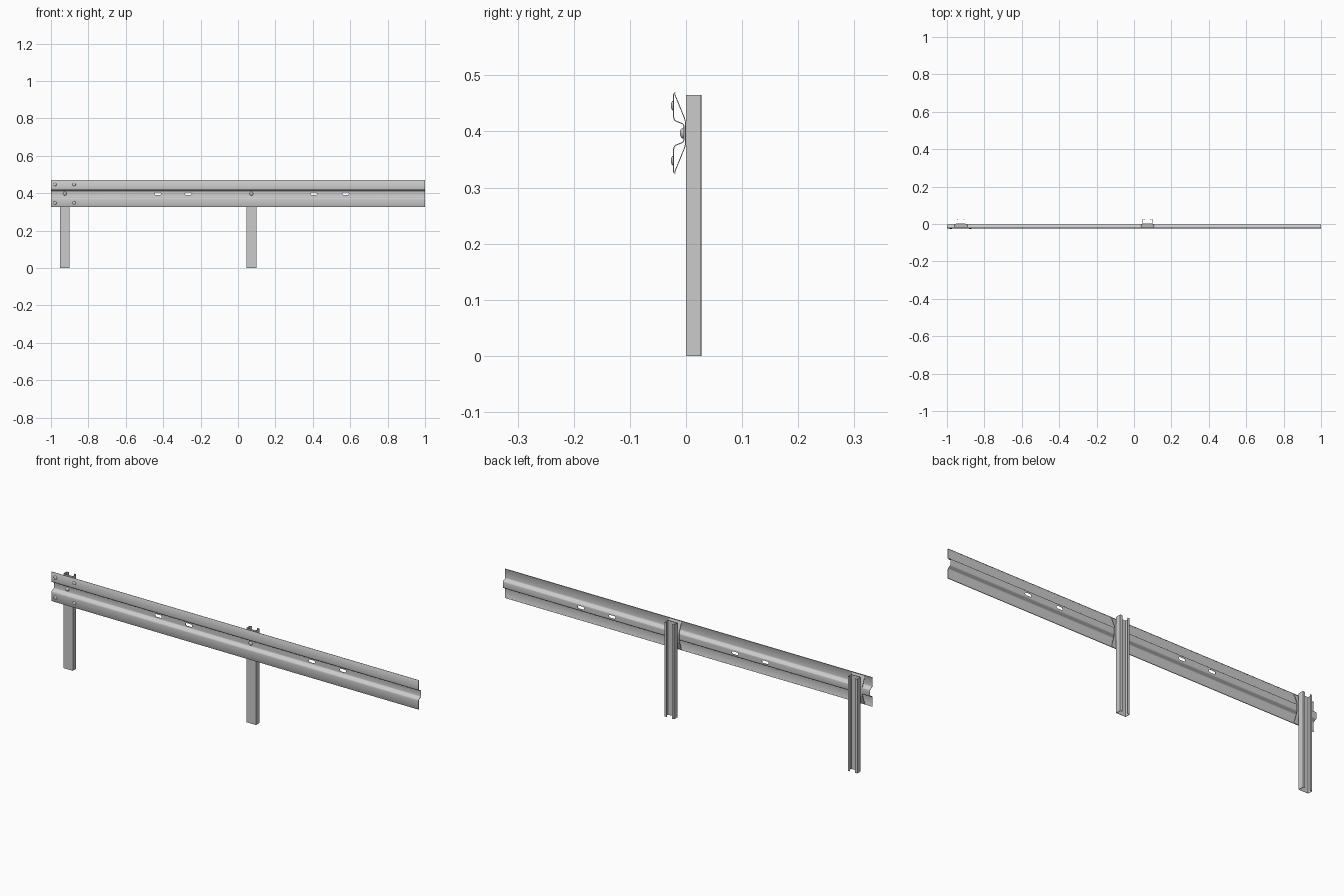
import bpy, bmesh, math
from mathutils import Matrix

if "Cube" in bpy.data.objects:
    bpy.data.objects.remove(bpy.data.objects["Cube"])

RAIL_Z = 0.397
POSTS = (-0.926, 0.072)


def activate(ob):
    bpy.ops.object.select_all(action='DESELECT')
    ob.select_set(True)
    bpy.context.view_layer.objects.active = ob


def add_object(name, bm):
    me = bpy.data.meshes.new(name)
    bm.to_mesh(me)
    bm.free()
    ob = bpy.data.objects.new(name, me)
    bpy.context.collection.objects.link(ob)
    return ob


def apply(ob, kind, **settings):
    activate(ob)
    mod = ob.modifiers.new(kind, kind)
    for key, value in settings.items():
        setattr(mod, key, value)
    bpy.ops.object.modifier_apply(modifier=mod.name)


def sheet(name, start, end, thickness):
    """Sheet metal: open profile joined from start points to end points."""
    bm = bmesh.new()
    a = [bm.verts.new(p) for p in start]
    b = [bm.verts.new(p) for p in end]
    for i in range(len(a) - 1):
        bm.faces.new((a[i], a[i + 1], b[i + 1], b[i]))
    ob = add_object(name, bm)
    apply(ob, 'SOLIDIFY', thickness=thickness, offset=0)
    return ob


def smooth(ob, angle=35):
    activate(ob)
    bpy.ops.object.shade_smooth_by_angle(angle=math.radians(angle))


def mirrored(half):
    """Upper half profile (y, height above rail centre) completed downwards."""
    full = half + [(y, -h) for y, h in reversed(half)]
    return [(y, RAIL_Z + h) for y, h in full]


# W-shaped rail
profile = mirrored([(-0.0185, 0.071), (-0.0205, 0.0715), (-0.022, 0.069),
                    (-0.022, 0.029), (-0.0215, 0.0255), (-0.020, 0.023),
                    (-0.018, 0.0215), (-0.006, 0.0165), (-0.0045, 0.015),
                    (-0.0037, 0.012)])
rail = sheet("rail", [(-1, y, z) for y, z in profile],
             [(1, y, z) for y, z in profile], 0.0018)

# Slotted holes in the rail valley
for x in (-0.43, -0.265, 0.405, 0.575):
    bm = bmesh.new()
    ring = []
    for side in (1, -1):
        for k in range(9):
            a = side * math.pi / 2 - math.pi / 2 + math.pi * (k - 4) / 8
            if side == 1:
                a = math.pi * (k - 4) / 8
            else:
                a = math.pi + math.pi * (k - 4) / 8
            ring.append(bm.verts.new((x + side * 0.011 + 0.0068 * math.cos(a), -0.018,
                                      RAIL_Z + 0.0068 * math.sin(a))))
    face = bm.faces.new(ring)
    out = bmesh.ops.extrude_face_region(bm, geom=[face])
    bmesh.ops.translate(bm, vec=(0, 0.035, 0),
                        verts=[v for v in out['geom'] if isinstance(v, bmesh.types.BMVert)])
    bmesh.ops.recalc_face_normals(bm, faces=bm.faces)
    cutter = add_object("slot_cutter", bm)
    cutter.hide_render = True
    apply(rail, 'BOOLEAN', object=cutter, operation='DIFFERENCE', solver='EXACT')
    bpy.data.objects.remove(cutter)
smooth(rail)


# Domed bolt head pointing to the front
def bolt(name, x, y, z, radius, height):
    bm = bmesh.new()
    bmesh.ops.create_uvsphere(bm, u_segments=16, v_segments=8, radius=1)
    bmesh.ops.delete(bm, geom=[v for v in bm.verts if v.co.z < -0.01], context='VERTS')
    bmesh.ops.holes_fill(bm, edges=bm.edges)
    bm.transform(Matrix.Translation((x, y, z)) @ Matrix.Rotation(math.pi / 2, 4, 'X')
                 @ Matrix.Diagonal((radius, radius, height, 1)))
    smooth(add_object(name, bm))


# Posts: lipped channels, open to the back, with bracket and bolt
section = [(-0.014, 0.0262), (-0.0252, 0.0262), (-0.0252, 0.001)]
section += [(-x, y) for x, y in reversed(section)]
bracket = mirrored([(-0.020, 0.069), (-0.0025, 0.026), (-0.001, 0.020)])
for px in POSTS:
    smooth(sheet("post", [(px + x, y, 0) for x, y in section],
                 [(px + x, y, 0.465) for x, y in section], 0.002))
    smooth(sheet("bracket", [(px - 0.035, y, z) for y, z in bracket],
                 [(px + 0.035, y, z) for y, z in bracket], 0.0016))
    bolt("post_bolt", px, -0.004, RAIL_Z, 0.010, 0.007)

# Splice bolts at the left end of the rail
for dx in (-0.053, 0.05):
    for dz in (-0.049, 0.049):
        bolt("splice_bolt", POSTS[0] + dx, -0.0225, RAIL_Z + dz, 0.009, 0.0045)
